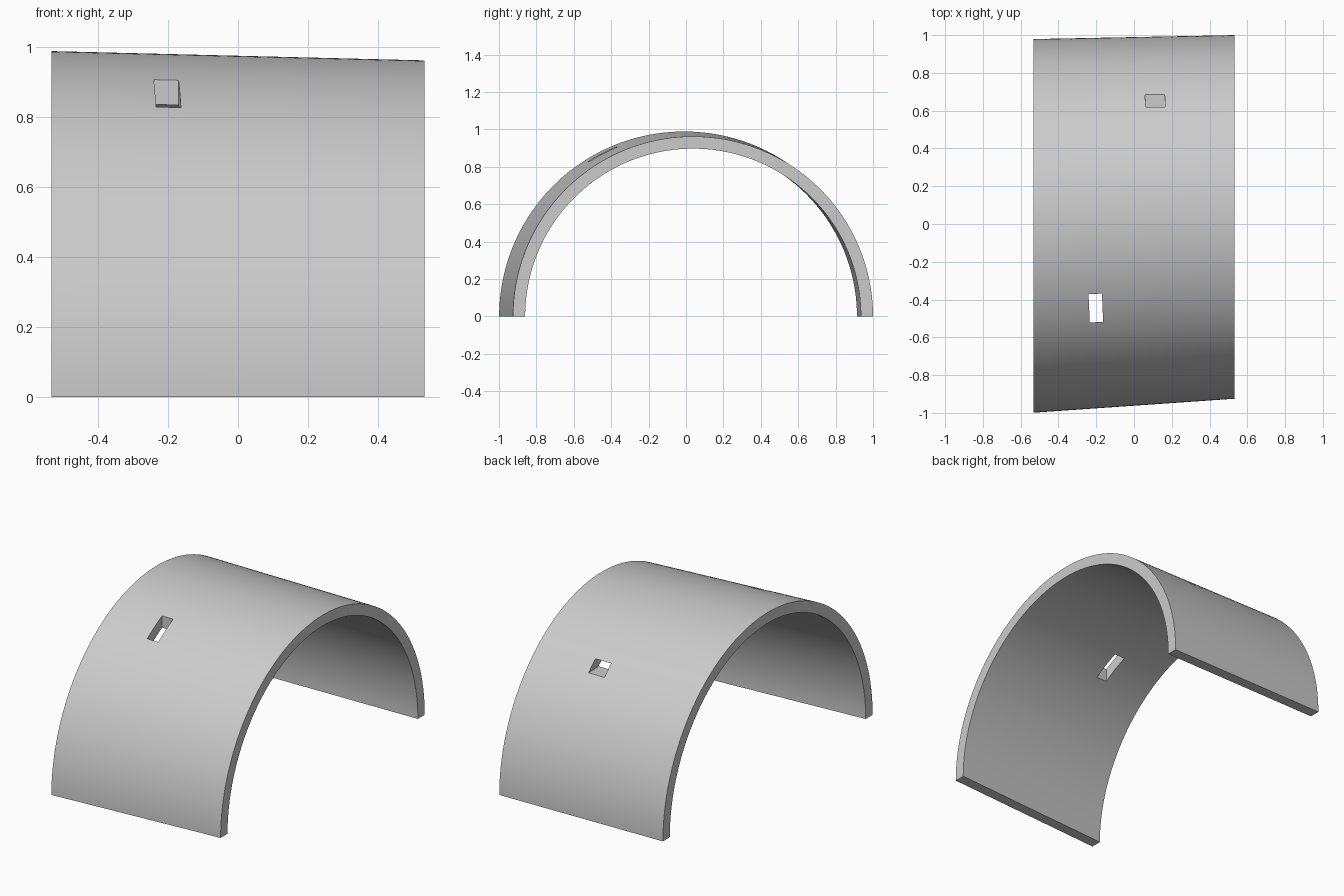
import bpy
import bmesh
from math import pi, sin, cos

if "Cube" in bpy.data.objects:
    bpy.data.objects.remove(bpy.data.objects["Cube"])

SEGMENTS = 128
THICKNESS = 0.065
TILT = 0.045  # slant of the vault axis, also the turn of the openings

grey = bpy.data.materials.new("plain grey")
grey.use_nodes = True
grey.diffuse_color = (0.6, 0.6, 0.6, 1)
grey.node_tree.nodes["Principled BSDF"].inputs["Base Color"].default_value = (0.6, 0.6, 0.6, 1)


def half_ring(bm, x, centre, radius):
    """Closed half-ring outline: outer arc, then inner arc back."""
    angles = [pi * i / SEGMENTS for i in range(SEGMENTS + 1)]
    outer = [bm.verts.new((x, centre - radius * cos(a), radius * sin(a))) for a in angles]
    r = radius - THICKNESS
    inner = [bm.verts.new((x, centre - r * cos(a), r * sin(a))) for a in angles]
    return outer + inner[::-1]


# Tapered vault shell, lofted between its two end outlines
bm = bmesh.new()
right_end = half_ring(bm, -0.533, -0.01, 0.989)
left_end = half_ring(bm, 0.533, 0.0375, 0.9625)
count = len(right_end)
for i in range(count):
    j = (i + 1) % count
    bm.faces.new((right_end[i], right_end[j], left_end[j], left_end[i]))
for ring in (right_end, left_end):
    for i in range(SEGMENTS):
        k = count - 1 - i
        bm.faces.new((ring[i], ring[i + 1], ring[k - 1], ring[k]))
bmesh.ops.recalc_face_normals(bm, faces=bm.faces)
mesh = bpy.data.meshes.new("vault_shell")
bm.to_mesh(mesh)
bm.free()
mesh.materials.append(grey)
vault = bpy.data.objects.new("vault_shell", mesh)
bpy.context.collection.objects.link(vault)


def cut_opening(name, centre, size):
    """Cut a rectangular opening through the shell."""
    bpy.ops.mesh.primitive_cube_add(size=1, location=centre, rotation=(0, 0, TILT))
    cutter = bpy.context.object
    cutter.name = name
    cutter.scale = size
    cutter.hide_render = True
    cutter.data.materials.append(grey)
    mod = vault.modifiers.new(name, 'BOOLEAN')
    mod.operation = 'DIFFERENCE'
    mod.solver = 'EXACT'
    mod.object = cutter
    bpy.ops.object.select_all(action='DESELECT')
    vault.select_set(True)
    bpy.context.view_layer.objects.active = vault
    bpy.ops.object.modifier_apply(modifier=mod.name)
    bpy.data.objects.remove(cutter)


# Skylight runs straight down, rear window runs level
cut_opening("skylight_cutter", (-0.202, -0.445, 0.85), (0.071, 0.15, 0.5))
cut_opening("rear_window_cutter", (0.112, 0.65, 0.737), (0.104, 0.5, 0.058))

bpy.ops.object.shade_smooth_by_angle(angle=pi / 6)
